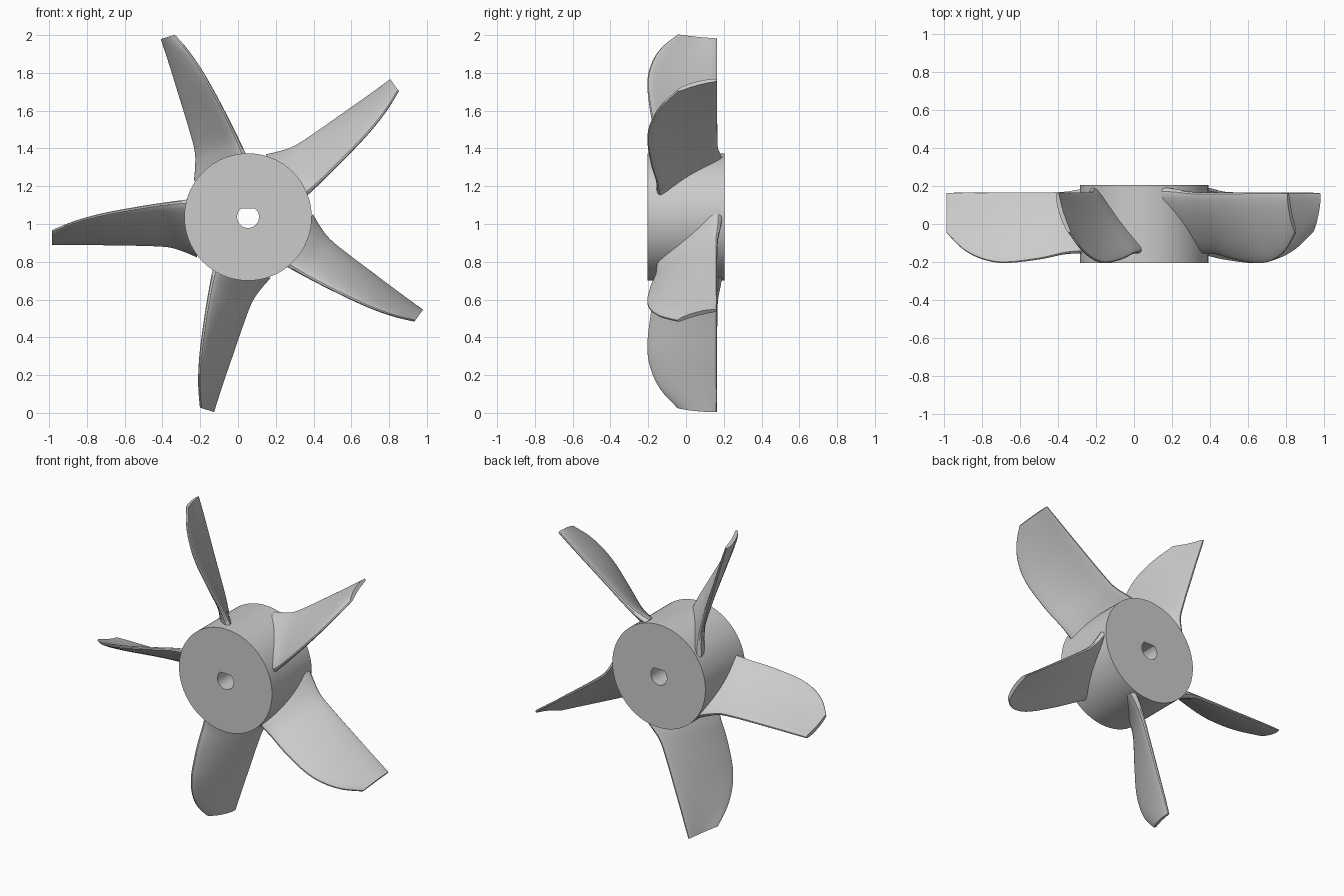
import bpy, bmesh, math
from mathutils import Vector

if "Cube" in bpy.data.objects:
    bpy.data.objects.remove(bpy.data.objects["Cube"], do_unlink=True)

CX, CZ = 0.053, 1.037          # rotation axis of the impeller
HUB_R, HUB_Y = 0.337, 0.205

grey = bpy.data.materials.new("light grey")
grey.use_nodes = True
colour = (0.6, 0.6, 0.6, 1)
grey.diffuse_color = colour
grey.node_tree.nodes["Principled BSDF"].inputs["Base Color"].default_value = colour


def finish(name, bm):
    bmesh.ops.recalc_face_normals(bm, faces=bm.faces)
    mesh = bpy.data.meshes.new(name)
    bm.to_mesh(mesh)
    bm.free()
    obj = bpy.data.objects.new(name, mesh)
    bpy.context.collection.objects.link(obj)
    mesh.materials.append(grey)
    bpy.ops.object.select_all(action="DESELECT")
    obj.select_set(True)
    bpy.context.view_layer.objects.active = obj
    bpy.ops.object.shade_smooth_by_angle(angle=math.radians(35))
    return obj


def join_rings(bm, a, b):
    n = len(a)
    for i in range(n):
        j = (i + 1) % n
        bm.faces.new((a[i], a[j], b[j], b[i]))


# Hub: a drum with a flat-sided shaft bore
def build_hub(sides=96):
    bm = bmesh.new()

    def ring(radius, y, flat=9):
        pts = []
        for i in range(sides):
            a = math.tau * i / sides
            z = min(radius * math.sin(a), flat)
            pts.append(bm.verts.new((CX + radius * math.cos(a), y, CZ + z)))
        return pts

    rings = [ring(HUB_R, -HUB_Y), ring(HUB_R, HUB_Y),
             ring(0.058, HUB_Y, 0.045), ring(0.058, -HUB_Y, 0.045)]
    for i in range(4):
        join_rings(bm, rings[i], rings[(i + 1) % 4])
    finish("hub", bm)


# Blade stations: radius, leading y, leading offset, trailing y, trailing offset, thickness
STATIONS = [Vector(s) for s in (
    (0.27, -0.145, 0.090, 0.185, -0.205, 0.075),
    (0.337, -0.150, 0.084, 0.178, -0.178, 0.058),
    (0.42, -0.157, 0.075, 0.167, -0.155, 0.044),
    (0.55, -0.185, 0.056, 0.165, -0.148, 0.038),
    (0.73, -0.205, 0.024, 0.165, -0.145, 0.034),
    (0.85, -0.185, -0.004, 0.165, -0.143, 0.030),
    (0.95, -0.133, -0.036, 0.165, -0.142, 0.027),
    (1.038, -0.045, -0.073, 0.163, -0.142, 0.024))]


def smooth_stations(steps=5):
    s = [STATIONS[0]] + STATIONS + [STATIONS[-1]]
    out = []
    for i in range(1, len(s) - 2):
        p, a, b, q = s[i - 1:i + 3]
        for k in range(steps):
            t = k / steps
            out.append(a + (b - p) * (t / 2)
                       + (p * 2 - a * 5 + b * 4 - q) * (t * t / 2)
                       + (a * 3 - p - b * 3 + q) * (t ** 3 / 2))
    return out + [STATIONS[-1]]


# Rounded, slightly cambered section in (y, offset) coordinates
def section(st, n=28):
    r, ly, lt, ty, tt, thick = st
    lead, trail = Vector((ly, lt)), Vector((ty, tt))
    chord = trail - lead
    normal = Vector((-chord.y, chord.x)).normalized()
    pts = []
    for i in range(n):
        a = math.tau * i / n
        c, s = math.cos(a), math.sin(a)
        along = (1 - math.copysign(abs(c) ** 0.7, c)) / 2
        half = math.copysign(abs(s) ** 0.6, s) * thick / 2
        camber = -0.012 * 4 * along * (1 - along)
        pts.append(lead + chord * along + normal * (half + camber))
    return pts


def build_blade(name, angle):
    bm = bmesh.new()
    c, s = math.cos(angle), math.sin(angle)
    rings = []
    for st in smooth_stations():
        r = st[0]
        rings.append([bm.verts.new((CX + r * c + t * s, y, CZ + r * s - t * c))
                      for y, t in section(st)])
    for a, b in zip(rings, rings[1:]):
        join_rings(bm, a, b)
    bm.faces.new(rings[0])
    bm.faces.new(rings[-1])
    finish(name, bm)


build_hub()
for i in range(5):
    build_blade(f"blade_{i + 1}", math.pi - i * math.tau / 5)
